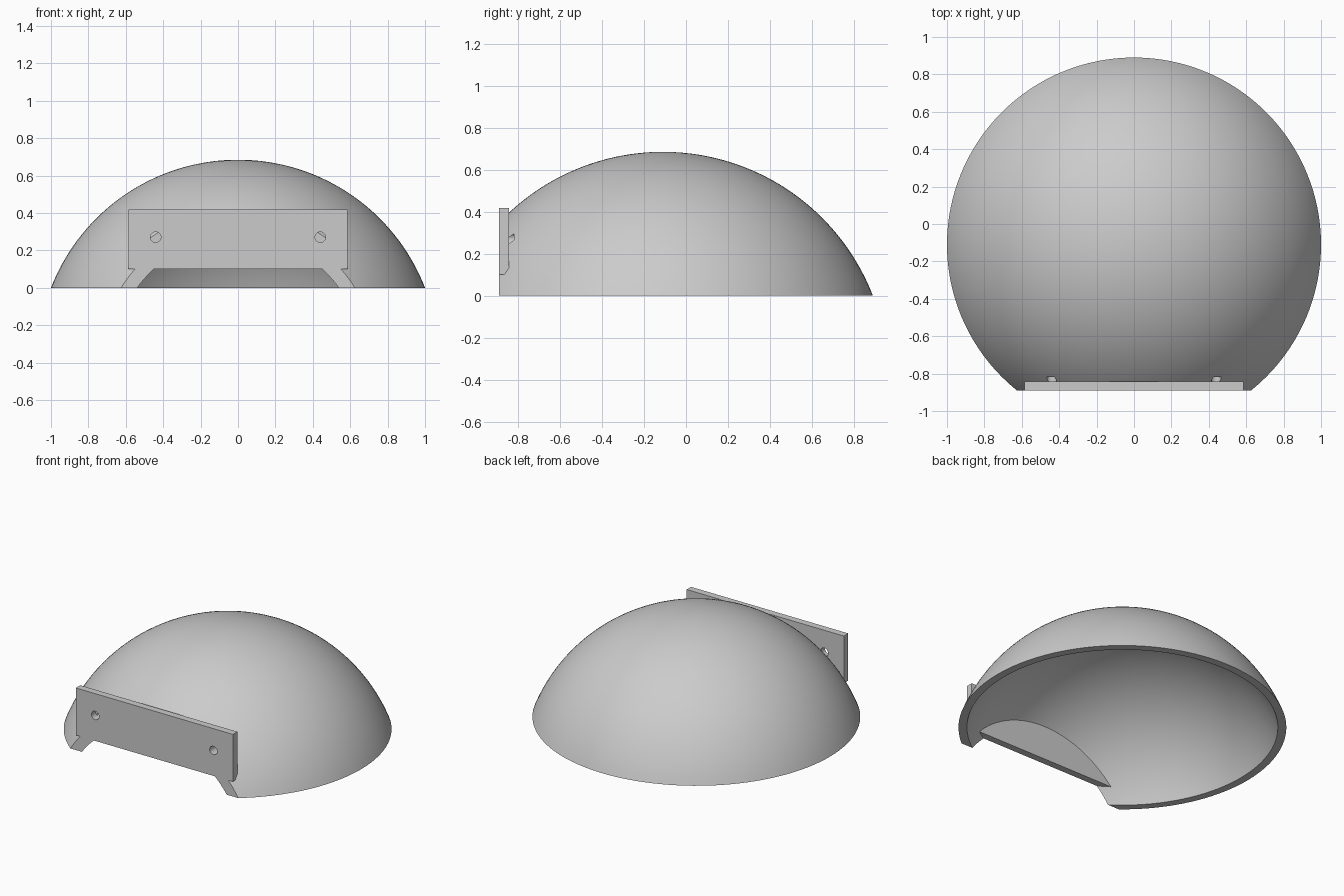
import bpy, bmesh
from math import sin, cos, asin, pi, radians, sqrt

cube = bpy.data.objects.get("Cube")
if cube:
    bpy.data.objects.remove(cube, do_unlink=True)

RIM = 1.0          # outer rim radius
HEIGHT = 0.685
WALL = 0.048
CENTRE_Y = -0.11
FRONT = -0.89
R = (RIM**2 + HEIGHT**2) / (2 * HEIGHT)
SPHERE_Z = HEIGHT - R

grey = bpy.data.materials.new("light_grey")
grey.use_nodes = True
grey.diffuse_color = (0.6, 0.6, 0.6, 1)
grey.node_tree.nodes["Principled BSDF"].inputs["Base Color"].default_value = (0.6, 0.6, 0.6, 1)


def to_object(name, bm):
    bmesh.ops.recalc_face_normals(bm, faces=bm.faces)
    mesh = bpy.data.meshes.new(name)
    bm.to_mesh(mesh)
    bm.free()
    mesh.materials.append(grey)
    obj = bpy.data.objects.new(name, mesh)
    bpy.context.collection.objects.link(obj)
    return obj


def box(name, lo, hi):
    bm = bmesh.new()
    bmesh.ops.create_cube(bm, size=1)
    for v in bm.verts:
        v.co = [(a + b) / 2 + c * (b - a) for a, b, c in zip(lo, hi, v.co)]
    return to_object(name, bm)


def combine(target, other, operation):
    bpy.context.view_layer.objects.active = target
    mod = target.modifiers.new(operation.lower(), 'BOOLEAN')
    mod.operation, mod.object, mod.solver = operation, other, 'EXACT'
    bpy.ops.object.modifier_apply(modifier=mod.name)
    bpy.data.objects.remove(other, do_unlink=True)


# Hollow dome: outer and inner arcs lathed around the vertical axis
def arc(radius, steps=40):
    rim = sqrt(radius**2 - SPHERE_Z**2)
    end = asin(rim / radius)
    return [(radius * sin(end * i / steps), SPHERE_Z + radius * cos(end * i / steps))
            for i in range(steps + 1)]


bm = bmesh.new()
profile = arc(R) + arc(R - WALL)[::-1]
verts = [bm.verts.new((r, CENTRE_Y, z)) for r, z in profile]
edges = [bm.edges.new(pair) for pair in zip(verts, verts[1:])]
bmesh.ops.spin(bm, geom=verts + edges, cent=(0, CENTRE_Y, 0), axis=(0, 0, 1),
               angle=2 * pi, steps=128, use_merge=True)
bmesh.ops.remove_doubles(bm, verts=bm.verts, dist=1e-4)
dome = to_object("dome_with_mounting_plate", bm)

# Flat cut across the front
combine(dome, box("front_cutter", (-2, -2, -1), (2, FRONT, 2)), 'DIFFERENCE')

# Mounting plate closing the front above a low opening
combine(dome, box("mounting_plate", (-0.585, FRONT, 0.1), (0.585, -0.843, 0.418)), 'UNION')

# Two blind screw holes
for side in (-1, 1):
    bm = bmesh.new()
    bmesh.ops.create_cone(bm, cap_ends=True, segments=32, radius1=0.028, radius2=0.028, depth=0.2)
    for v in bm.verts:
        x, y, z = v.co
        v.co = (side * 0.44 + x, -0.918 + z, 0.271 + y)
    combine(dome, to_object("hole_cutter", bm), 'DIFFERENCE')

bpy.ops.object.select_all(action='DESELECT')
dome.select_set(True)
bpy.context.view_layer.objects.active = dome
bpy.ops.object.shade_smooth_by_angle(angle=radians(25))
